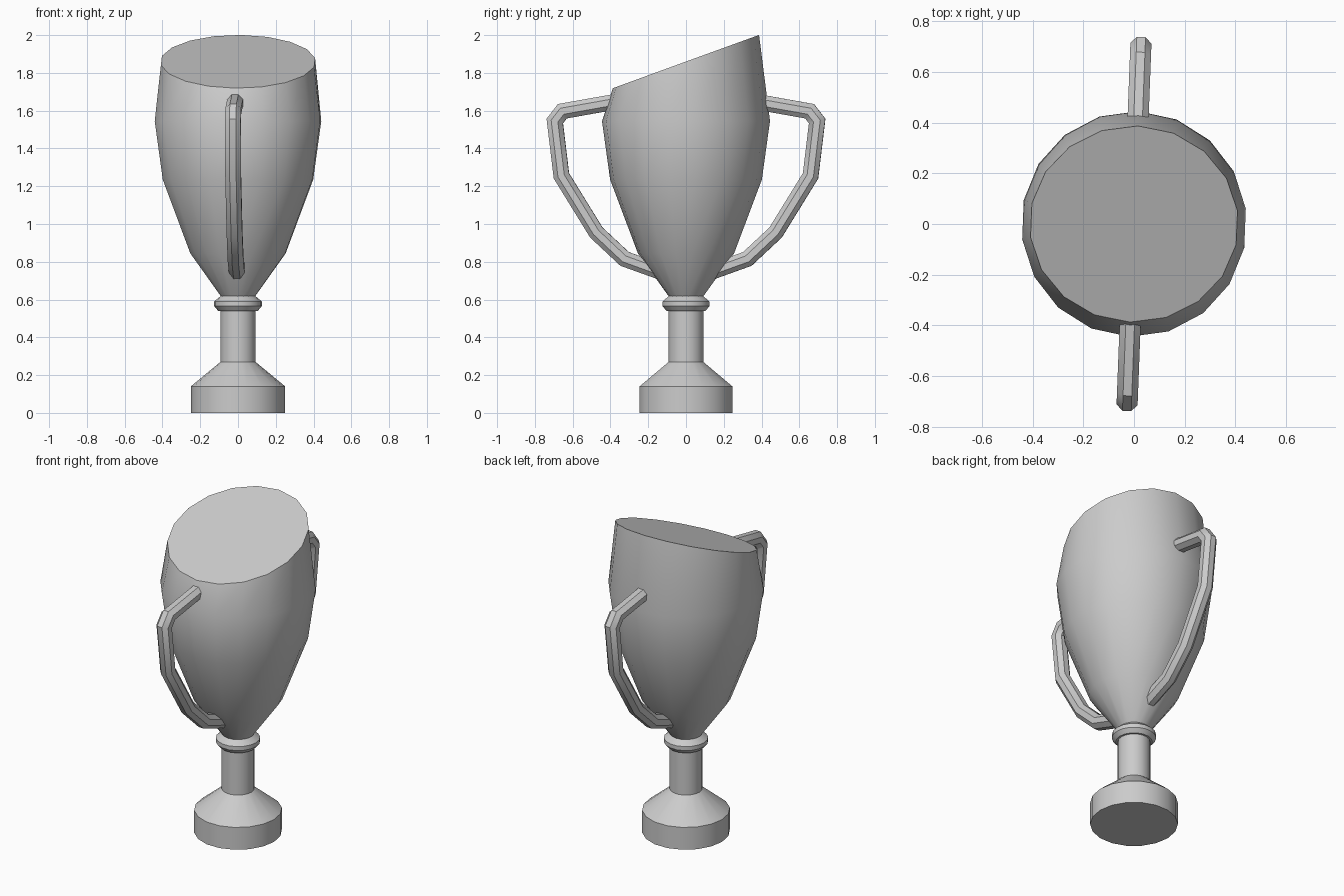
import bpy, bmesh
from math import sin, cos, radians, pi
from mathutils import Matrix, Vector

if "Cube" in bpy.data.objects:
    bpy.data.objects.remove(bpy.data.objects["Cube"])

SIDES = 18
TURN = radians(-2.2)      # slight turn of cup and handles about z


def shade(obj):
    bpy.ops.object.select_all(action='DESELECT')
    obj.select_set(True)
    bpy.context.view_layer.objects.active = obj
    bpy.ops.object.shade_smooth_by_angle(angle=radians(32))


def lathe(name, profile, offset, tilt_last=0.0):
    """Revolve (radius, z) rings, closed at both ends; the last ring may tilt."""
    bm = bmesh.new()
    rings = []
    for k, (r, z) in enumerate(profile):
        tilt = tilt_last if k == len(profile) - 1 else 0.0
        ring = []
        for i in range(SIDES):
            a = offset + 2 * pi * i / SIDES
            p = Matrix.Rotation(tilt, 3, 'X') @ Vector((r * cos(a), r * sin(a), 0))
            ring.append(bm.verts.new(p + Vector((0, 0, z))))
        rings.append(ring)
    for lo, hi in zip(rings, rings[1:]):
        for i in range(SIDES):
            j = (i + 1) % SIDES
            bm.faces.new((lo[i], lo[j], hi[j], hi[i]))
    bm.faces.new(rings[0][::-1])
    bm.faces.new(rings[-1])
    me = bpy.data.meshes.new(name)
    bm.to_mesh(me)
    bm.free()
    obj = bpy.data.objects.new(name, me)
    bpy.context.collection.objects.link(obj)
    shade(obj)
    return obj


def tube(name, path, radius, turn):
    """Octagonal tube along a (y, z) path, mitred at each bend."""
    pts = [Vector((0, y, z)) for y, z in path]
    bm = bmesh.new()
    rings = []
    for k, p in enumerate(pts):
        d0 = (p - pts[k - 1]).normalized() if k else (pts[1] - p).normalized()
        d1 = (pts[k + 1] - p).normalized() if k < len(pts) - 1 else d0
        t = (d0 + d1).normalized()
        side = Vector((1, 0, 0))
        up = side.cross(t) / max(t.dot(d0), 0.5)
        rings.append([bm.verts.new(p + radius * (cos(a) * side + sin(a) * up))
                      for a in (2 * pi * (i + 0.5) / 8 for i in range(8))])
    for lo, hi in zip(rings, rings[1:]):
        for i in range(8):
            j = (i + 1) % 8
            bm.faces.new((lo[i], lo[j], hi[j], hi[i]))
    bm.faces.new(rings[0][::-1])
    bm.faces.new(rings[-1])
    bm.transform(Matrix.Rotation(turn, 4, 'Z'))
    bmesh.ops.recalc_face_normals(bm, faces=bm.faces)
    me = bpy.data.meshes.new(name)
    bm.to_mesh(me)
    bm.free()
    obj = bpy.data.objects.new(name, me)
    bpy.context.collection.objects.link(obj)
    shade(obj)


# Base, stem and collar
lathe("pedestal", [(0.25, 0), (0.25, 0.14), (0.093, 0.27), (0.093, 0.54)], 0)
lathe("collar", [(0.105, 0.54), (0.126, 0.565), (0.126, 0.59), (0.09, 0.62)], 0)

# Cup with slanted, closed top
lathe("cup", [(0.09, 0.615), (0.255, 0.845), (0.402, 1.235), (0.445, 1.545),
              (0.412, 1.86)], radians(10) + TURN, radians(20))

# Two handles, half a turn apart
handle_path = [(0.385, 1.645), (0.655, 1.597), (0.695, 1.545), (0.66, 1.255),
               (0.475, 0.955), (0.325, 0.815), (0.13, 0.745)]
for label, half in (("back_handle", 0), ("front_handle", pi)):
    tube(label, handle_path, 0.045, half + TURN)
